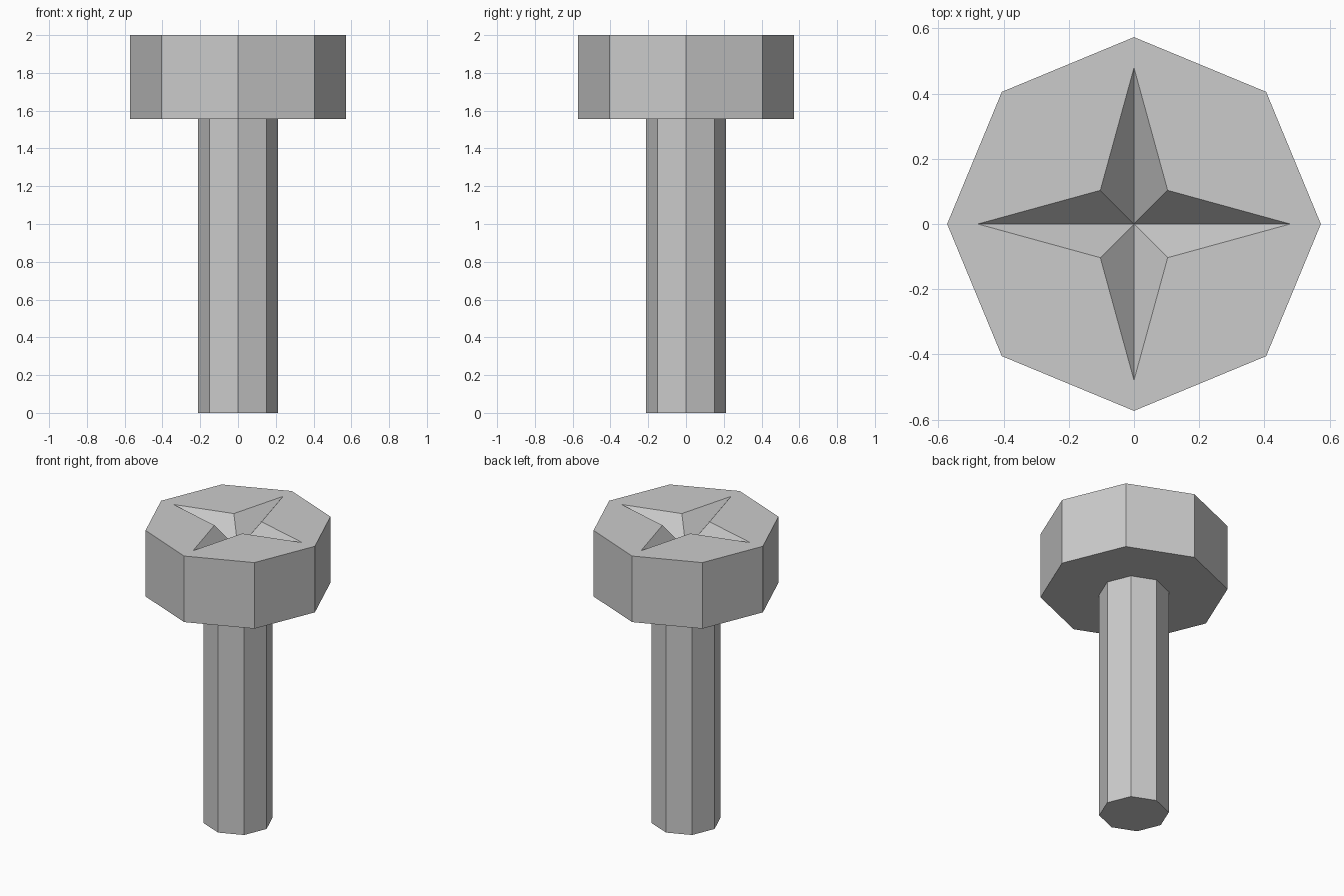
import bpy
import bmesh
from math import cos, sin, pi

if "Cube" in bpy.data.objects:
    bpy.data.objects.remove(bpy.data.objects["Cube"])

SIDES = 8
bm = bmesh.new()


def ring(z, radius, inner=None):
    """Eight points; odd ones use the inner radius to form a star."""
    radii = (radius, inner or radius)
    return [bm.verts.new((radii[i % 2] * cos(2 * pi * i / SIDES),
                          radii[i % 2] * sin(2 * pi * i / SIDES), z))
            for i in range(SIDES)]


# Shaft, underside of head, head wall, then flat top in to the star outline
rings = [ring(0, 0.213), ring(1.555, 0.213), ring(1.555, 0.573),
         ring(2, 0.573), ring(2, 0.479, 0.146)]
for low, high in zip(rings, rings[1:]):
    for i in range(SIDES):
        j = (i + 1) % SIDES
        bm.faces.new((low[i], low[j], high[j], high[i]))

# Flat shaft end
bm.faces.new(rings[0][::-1])

# Star-shaped driver recess, sloping to a central point
pit = bm.verts.new((0, 0, 2 - 0.17))
star = rings[-1]
for i in range(SIDES):
    bm.faces.new((star[i], star[(i + 1) % SIDES], pit))

bmesh.ops.recalc_face_normals(bm, faces=bm.faces)
mesh = bpy.data.meshes.new("screw")
bm.to_mesh(mesh)
bm.free()
bpy.context.collection.objects.link(bpy.data.objects.new("screw", mesh))
